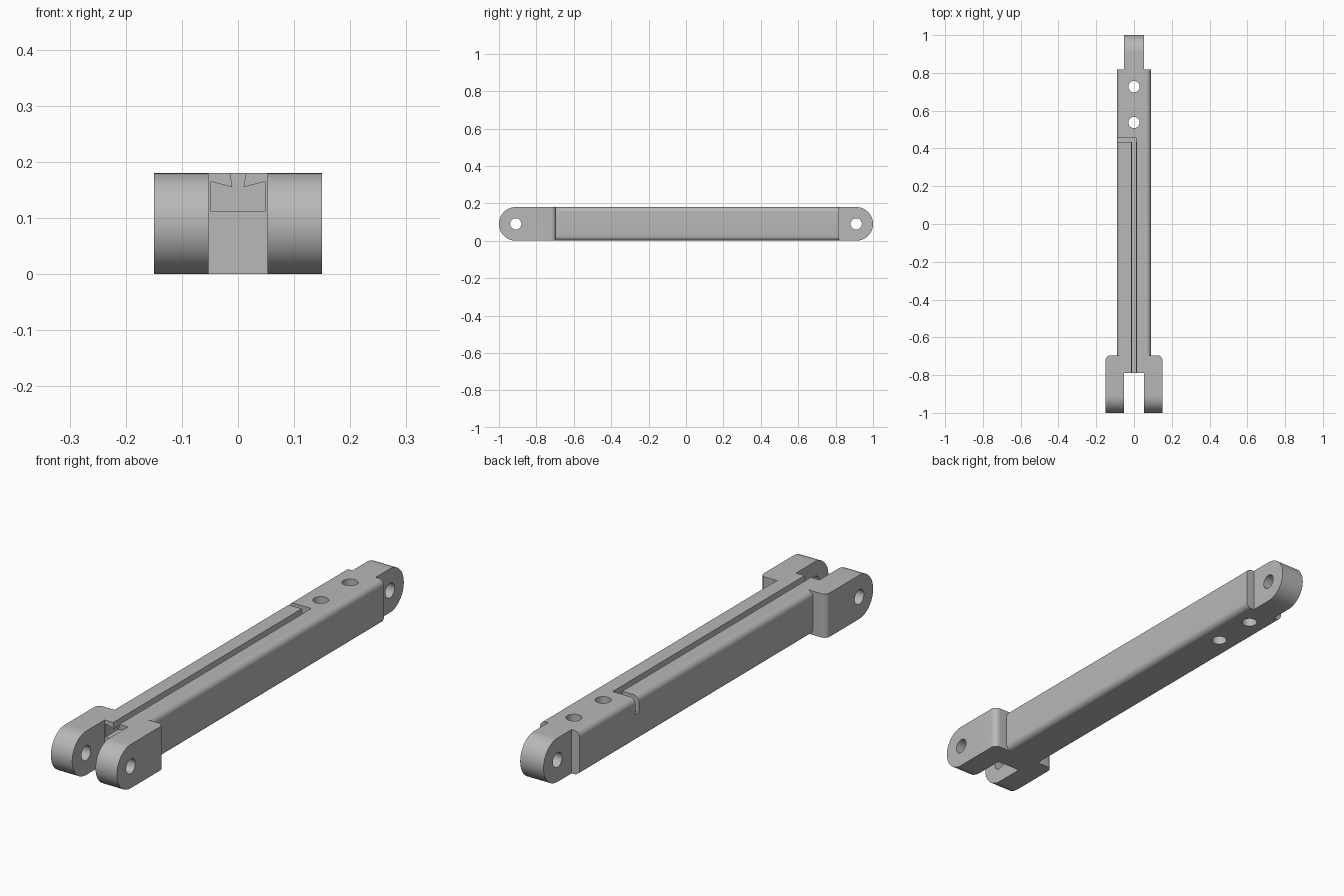
import bpy, bmesh
from math import sin, cos, pi, radians
from mathutils import Vector

cube = bpy.data.objects.get("Cube")
if cube:
    bpy.data.objects.remove(cube, do_unlink=True)

H, R = 0.18, 0.09          # bar height and eye radius
PIN_Y, PIN_R = 0.91, 0.03  # pin hole position and radius
LUG, FORK = 0.053, 0.15    # half widths of tongue and fork
GAP_END, FORK_END, BODY_END = -0.79, -0.695, 0.818

steel = bpy.data.materials.new("plain grey")
steel.use_nodes = True
grey = (0.48, 0.48, 0.48, 1)
steel.diffuse_color = grey
steel.node_tree.nodes["Principled BSDF"].inputs["Base Color"].default_value = grey


def prism(name, profile, axis, start, end):
    """Extrude a 2D profile along an axis; the profile uses the other two axes in order."""
    def place(p, t):
        co = list(p)
        co.insert("xyz".index(axis), t)
        return Vector(co)
    bm = bmesh.new()
    bottom = bm.faces.new([bm.verts.new(place(p, start)) for p in profile])
    moved = bmesh.ops.extrude_face_region(bm, geom=[bottom])["geom"]
    shift = place((0, 0), end - start)
    bmesh.ops.translate(bm, vec=shift, verts=[v for v in moved if isinstance(v, bmesh.types.BMVert)])
    bmesh.ops.recalc_face_normals(bm, faces=bm.faces)
    mesh = bpy.data.meshes.new(name)
    bm.to_mesh(mesh)
    bm.free()
    mesh.materials.append(steel)
    obj = bpy.data.objects.new(name, mesh)
    bpy.context.collection.objects.link(obj)
    return obj


def arc(cx, cy, r, a, b, n):
    return [(cx + r * cos(radians(a + (b - a) * i / n)),
             cy + r * sin(radians(a + (b - a) * i / n))) for i in range(n + 1)]


def circle(cx, cy, r, n=40):
    return arc(cx, cy, r, 0, 360, n)[:-1]


def box(x0, y0, x1, y1):
    return [(x0, y0), (x1, y0), (x1, y1), (x0, y1)]


def rounded(x0, y0, x1, y1, r):
    corners = [(x1 - r, y1 - r), (x0 + r, y1 - r), (x0 + r, y0 + r), (x1 - r, y0 + r)]
    return [p for i, c in enumerate(corners) for p in arc(*c, r, 90 * i, 90 * i + 90, 8)]


def combine(target, tool, operation):
    mod = target.modifiers.new(operation.title(), "BOOLEAN")
    mod.object, mod.operation, mod.solver = tool, operation, "EXACT"
    bpy.context.view_layer.objects.active = target
    bpy.ops.object.modifier_apply(modifier=mod.name)
    bpy.data.objects.remove(tool, do_unlink=True)


# Long bar with rounded edges
link = prism("link_bar", rounded(-R, 0, R, H, 0.025), "y", GAP_END - 0.01, BODY_END)

# Tongue with a round end
tongue = prism("tongue", [(0.7, 0)] + arc(PIN_Y, R, R, -90, 90, 32) + [(0.7, H)], "x", -LUG, LUG)
combine(link, tongue, "UNION")

# Fork: round nose, back corners rounded in plan
fork = prism("fork", [(FORK_END, H)] + arc(-PIN_Y, R, R, 90, 270, 32) + [(FORK_END, 0)],
             "x", -FORK, FORK)
r = 0.025
plan = ([(-FORK - 0.01, -1.1), (FORK + 0.01, -1.1), (FORK + 0.01, -0.8), (FORK, -0.8)]
        + arc(FORK - r, FORK_END - r, r, 0, 90, 8)
        + arc(-FORK + r, FORK_END - r, r, 90, 180, 8)
        + [(-FORK, -0.8), (-FORK - 0.01, -0.8)])
combine(fork, prism("fork_plan", plan, "z", -0.1, 0.3), "INTERSECT")
combine(link, fork, "UNION")

# Gap between the fork arms
combine(link, prism("gap", box(-LUG, -1.1, LUG, GAP_END), "z", -0.1, 0.3), "DIFFERENCE")

# Pin holes through the tongue and the fork
for y in (PIN_Y, -PIN_Y):
    combine(link, prism("pin_hole", circle(y, R, PIN_R), "x", -0.3, 0.3), "DIFFERENCE")

# Upright holes through the bar
for y in (0.727, 0.537):
    combine(link, prism("bolt_hole", circle(0, y, PIN_R), "z", -0.1, 0.3), "DIFFERENCE")

# Undercut channel along the top
half = [(0.048, 0.112), (0.048, 0.165), (0.01, 0.155), (0.014, H), (0.014, 0.22)]
channel = half + [(-x, z) for x, z in reversed(half)]
combine(link, prism("channel", channel, "y", -0.85, 0.455), "DIFFERENCE")

# Side outlet at the channel end
combine(link, prism("outlet", box(-0.2, 0.434, 0.012, 0.456), "z", 0.113, 0.3), "DIFFERENCE")

# Smooth curved faces, sharp edges kept
bpy.ops.object.select_all(action="DESELECT")
link.select_set(True)
bpy.context.view_layer.objects.active = link
bpy.ops.object.shade_smooth_by_angle(angle=radians(30))
